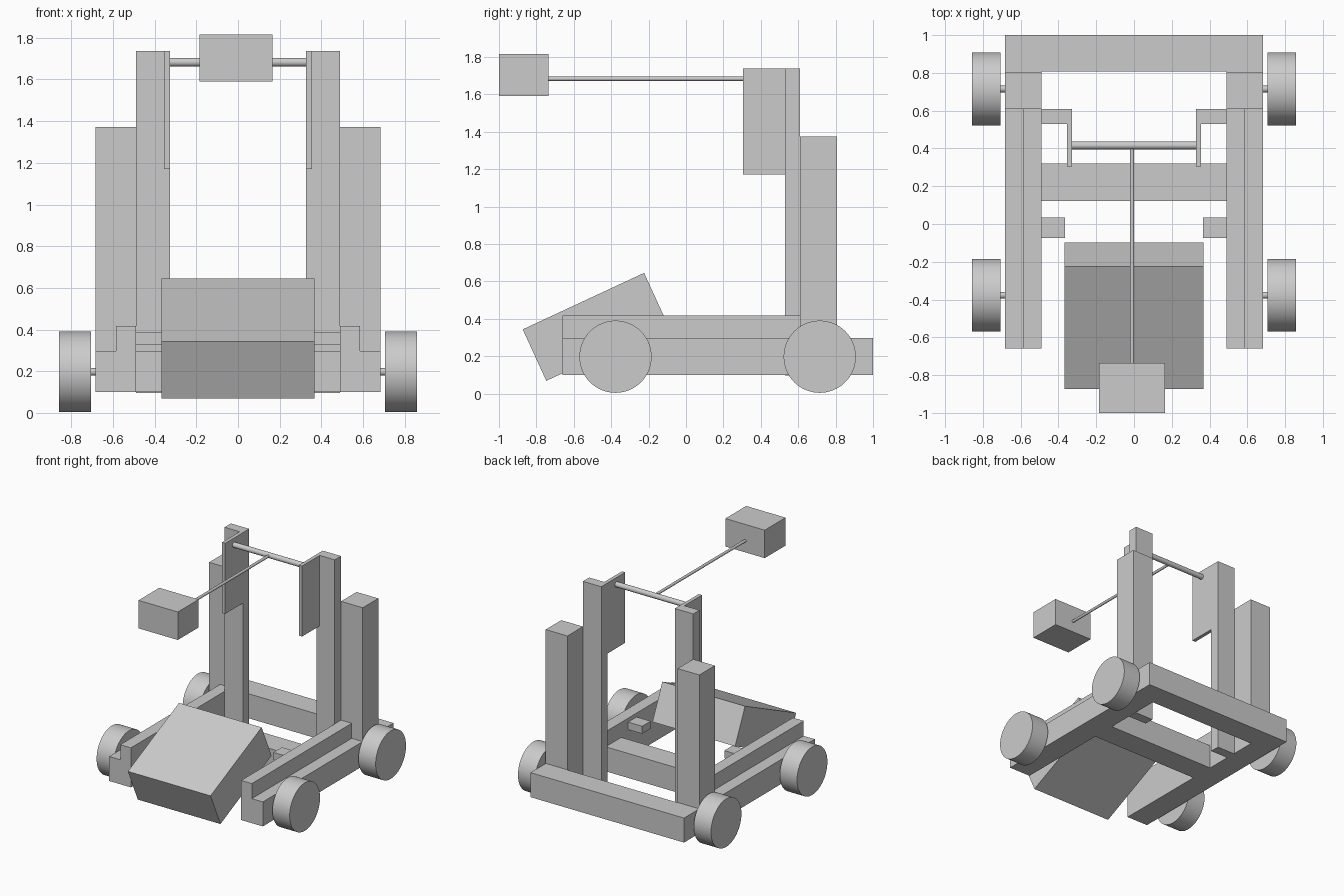
import bpy
from math import pi, radians

if "Cube" in bpy.data.objects:
    bpy.data.objects.remove(bpy.data.objects["Cube"])


def box(name, lo, hi):
    """Axis-aligned box between two corners."""
    bpy.ops.mesh.primitive_cube_add(size=1, location=[(a + b) / 2 for a, b in zip(lo, hi)])
    ob = bpy.context.object
    ob.name = name
    ob.scale = [b - a for a, b in zip(lo, hi)]
    bpy.ops.object.transform_apply(location=False, rotation=False, scale=True)
    return ob


def rod(name, centre, radius, length, axis="x", sides=24):
    """Smooth cylinder along x or y."""
    rot = (0, pi / 2, 0) if axis == "x" else (pi / 2, 0, 0)
    bpy.ops.mesh.primitive_cylinder_add(vertices=sides, radius=radius, depth=length,
                                        location=centre, rotation=rot)
    ob = bpy.context.object
    ob.name = name
    bpy.ops.object.shade_smooth_by_angle(angle=radians(30))
    return ob


def prism(name, profile, axis, start, end):
    """Extrude a 2D profile along axis; the other two axes keep their order."""
    n = len(profile)
    verts = []
    for t in (start, end):
        for p in profile:
            v = list(p)
            v.insert(axis, t)
            verts.append(v)
    faces = [list(range(n))[::-1], list(range(n, 2 * n))]
    faces += [[i, (i + 1) % n, n + (i + 1) % n, n + i] for i in range(n)]
    me = bpy.data.meshes.new(name)
    me.from_pydata(verts, [], faces)
    ob = bpy.data.objects.new(name, me)
    bpy.context.collection.objects.link(ob)
    bpy.context.view_layer.objects.active = ob
    bpy.ops.object.mode_set(mode="EDIT")
    bpy.ops.mesh.select_all(action="SELECT")
    bpy.ops.mesh.normals_make_consistent(inside=False)
    bpy.ops.object.mode_set(mode="OBJECT")
    return ob


# Parts repeated on both sides
for s, side in ((-1, "left"), (1, "right")):
    def side_box(name, x0, x1, y0, y1, z0, z1):
        xs = sorted((s * x0, s * x1))
        return box(f"{name}_{side}", (xs[0], y0, z0), (xs[1], y1, z1))

    # Stepped side rail and its rear extension
    step = [(0.49, 0.10), (0.683, 0.10), (0.683, 0.297), (0.585, 0.297),
            (0.585, 0.418), (0.49, 0.418)]
    prism(f"side_rail_{side}", [(s * x, z) for x, z in step], 1, -0.66, 0.609)
    side_box("rail_extension", 0.49, 0.683, 0.609, 0.808, 0.10, 0.297)

    # Outer rear post
    side_box("rear_post", 0.49, 0.683, 0.609, 0.806, 0.297, 1.373)

    # Inner mast with its bracket plate
    side_box("inner_mast", 0.327, 0.49, 0.529, 0.609, 0.096, 1.737)
    side_box("mast_plate", 0.327, 0.356, 0.305, 0.529, 1.17, 1.737)

    # Stub that holds the tilted box
    side_box("pivot_stub", 0.365, 0.49, -0.073, 0.035, 0.326, 0.386)

    # Wheels and stub axles
    for y, end in ((-0.377, "front"), (0.715, "rear")):
        rod(f"{end}_wheel_{side}", (s * 0.782, y, 0.197), 0.193, 0.153, sides=64)
        rod(f"{end}_axle_{side}", (s * 0.70, y, 0.197), 0.018, 0.05)

# Cross members of the frame
box("rear_beam", (-0.683, 0.808, 0.10), (0.683, 1.0, 0.297))
box("middle_beam", (-0.49, 0.123, 0.10), (0.49, 0.321, 0.297))

# Tilted front box
prism("tilted_box", [(-0.873, 0.343), (-0.747, 0.068), (-0.098, 0.37), (-0.224, 0.645)],
      0, -0.368, 0.367)

# Overhead axle, throwing arm and its end block
rod("top_axle", (0, 0.416, 1.683), 0.021, 0.68)
rod("arm", (-0.01, -0.165, 1.683), 0.011, 1.162, axis="y")
box("arm_block", (-0.185, -1.0, 1.59), (0.165, -0.736, 1.815))
